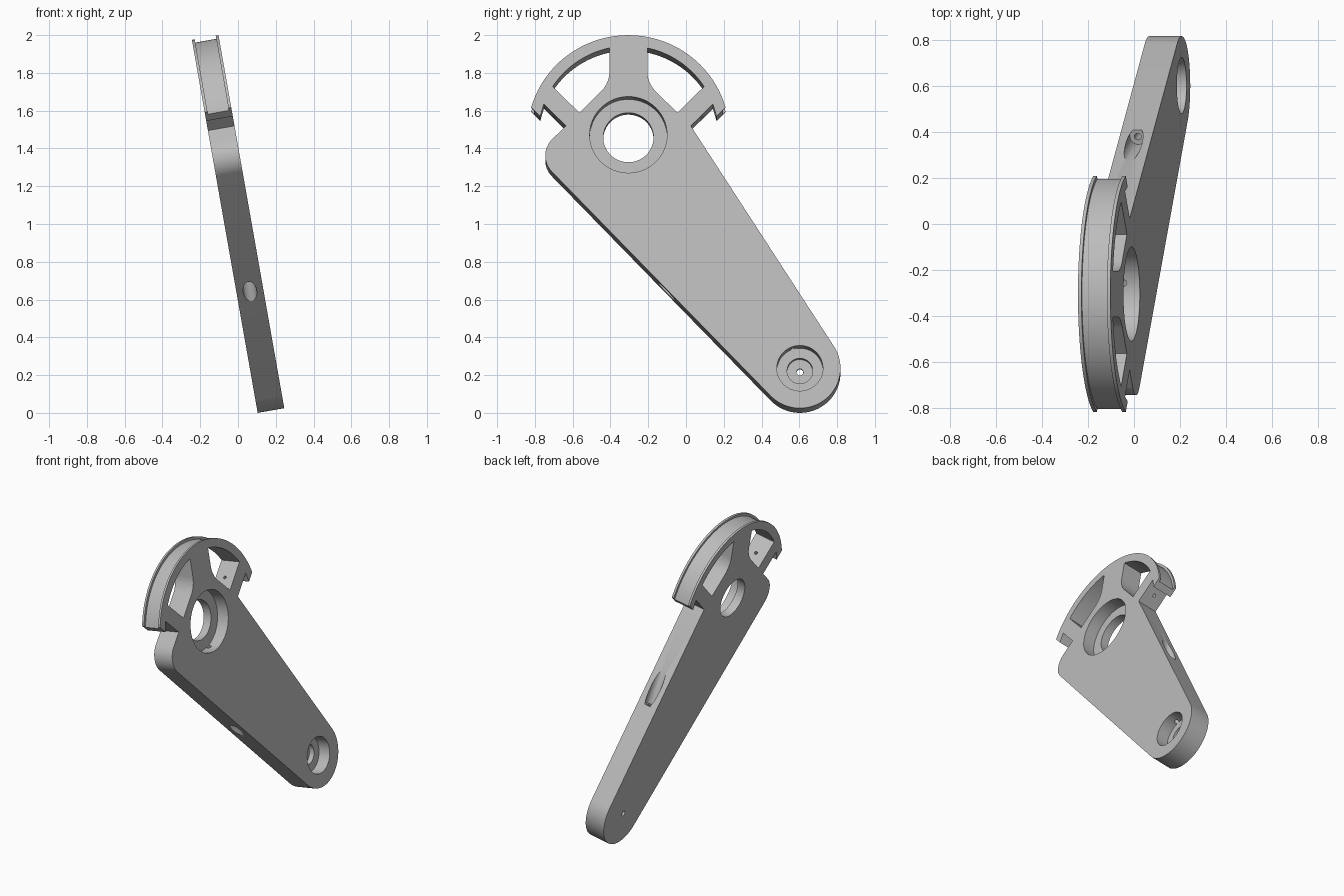
import bpy, bmesh, math
from math import sin, cos, pi, radians
from mathutils import Matrix, Vector

cube = bpy.data.objects.get("Cube")
if cube:
    bpy.data.objects.remove(cube, do_unlink=True)

# Flat working frame: X across the arm, Y along it, Z through it (front face at 0)
T = 0.143
TILT = radians(10)
HUB = Vector((-0.305, 1.47))
TIP = Vector((0.603, 0.215))
TIP_R = 0.215
RIM_OUT, RIM_IN = 0.535, 0.477
FOOT = 0.267                     # distance of the spoke feet from the hub
SPOKE_IN, SPOKE_OUT, LIP = 0.10, 0.20, 0.26

metal = bpy.data.materials.new("light_grey_metal")
metal.use_nodes = True
GREY = (0.5, 0.5, 0.5, 1)
metal.diffuse_color = GREY
metal.node_tree.nodes["Principled BSDF"].inputs["Base Color"].default_value = GREY


def diag(a, b, side=1):
    """Point a along and b beside the diagonal through the hub."""
    r = math.sqrt(0.5)
    return HUB + Vector((side * (a + b) * r, (a - b) * r))


def on_radius(radius, b, side=1):
    return diag(math.sqrt(radius ** 2 - b ** 2), b, side)


def arc(c, r, a0, a1, n):
    return [c + Vector((r * cos(a0 + (a1 - a0) * i / n), r * sin(a0 + (a1 - a0) * i / n)))
            for i in range(n + 1)]


def angle(p, c=HUB):
    return math.atan2(p.y - c.y, p.x - c.x)


def finish(bm, name):
    bmesh.ops.recalc_face_normals(bm, faces=bm.faces)
    me = bpy.data.meshes.new(name)
    bm.to_mesh(me)
    bm.free()
    ob = bpy.data.objects.new(name, me)
    bpy.context.collection.objects.link(ob)
    me.materials.append(metal)
    return ob


def prism(name, pts, z0, z1):
    bm = bmesh.new()
    face = bm.faces.new([bm.verts.new((p.x, p.y, z0)) for p in pts])
    top = bmesh.ops.extrude_face_region(bm, geom=[face])["geom"]
    bmesh.ops.translate(bm, vec=(0, 0, z1 - z0),
                        verts=[g for g in top if isinstance(g, bmesh.types.BMVert)])
    return finish(bm, name)


def rod(name, start, end, r, n=32):
    start, end = Vector(start), Vector(end)
    d = end - start
    m = Matrix.Translation((start + end) / 2) @ d.to_track_quat('Z', 'Y').to_matrix().to_4x4()
    bm = bmesh.new()
    bmesh.ops.create_cone(bm, cap_ends=True, segments=n, radius1=r, radius2=r,
                          depth=d.length, matrix=m)
    return finish(bm, name)


def bore(name, c, r, depth, n=64):
    return rod(name, (c.x, c.y, 0.05), (c.x, c.y, -depth), r, n)


def mid(p):
    return Vector((p.x, p.y, -T / 2))


# Arm outline: rounded tip, tapered sides, spokes and slotted rim
corner, corner_r = Vector((-0.62, 1.358)), 0.125
right_foot = diag(FOOT, SPOKE_OUT)
to_foot = right_foot - TIP
tangent = angle(right_foot, TIP) - math.acos(TIP_R / to_foot.length)
edge = corner - TIP
side_a = angle(corner, TIP) + math.acos((TIP_R - corner_r) / edge.length)


def rim_end(side):
    """Spoke foot, notch and lip, listed from the foot outward."""
    notch, lip = on_radius(RIM_IN, SPOKE_OUT, side), on_radius(RIM_IN, LIP, side)
    return [diag(FOOT, SPOKE_OUT, side), notch, (notch + lip) / 2, lip]


outer = [angle(on_radius(RIM_OUT, LIP, s)) for s in (1, -1)]
outline = arc(TIP, TIP_R, side_a - 2 * pi, tangent, 40) if side_a > pi else \
    arc(TIP, TIP_R, side_a, tangent + (2 * pi if tangent < side_a else 0), 40)
outline += rim_end(1)
outline += arc(HUB, RIM_OUT, outer[0], outer[1], 72)
outline += rim_end(-1)[::-1]
outline += arc(corner, corner_r, radians(135), side_a if side_a > 0 else side_a + 2 * pi, 16)
arm = prism("slotted_lever_arm", outline, -T, 0)

cutters = []
# Rim windows on both sides of the middle spoke
for s in (1, -1):
    top = Vector((0.1, math.sqrt(RIM_IN ** 2 - 0.1 ** 2)))
    end = on_radius(RIM_IN, SPOKE_IN) - HUB
    sweep = arc(Vector((0, 0)), RIM_IN, math.atan2(end.y, end.x), math.atan2(top.y, top.x), 24)
    t = 0.065
    knee = Vector((0.1, FOOT * math.sqrt(2) - 0.1))
    r = t / math.tan(radians(22.5))
    fillet = arc(Vector((0.1 + r, knee.y + t)), r, pi, pi * 1.25, 10)
    pts = sweep + fillet + [diag(FOOT, SPOKE_IN) - HUB]
    cutters.append(prism("window_cutter", [HUB + Vector((s * p.x, p.y)) for p in pts],
                         -T - 0.05, 0.05))
    # Small pin hole through each side spoke
    cutters.append(rod("pin_cutter", mid(diag(0.35, 0.05, s)), mid(diag(0.35, 0.25, s)), 0.01, 16))

# Groove round the rim between two thin flanges
a0, a1 = radians(8), radians(172)
groove = arc(HUB, 0.518, a0, a1, 72) + arc(HUB, 0.6, a1, a0, 72)
cutters.append(prism("groove_cutter", groove, -T + 0.015, -0.015))

# Stepped hub and tip bores
cutters += [bore("hub_recess_cutter", HUB, 0.205, 0.085),
            bore("hub_hole_cutter", HUB, 0.133, T + 0.05),
            bore("tip_recess_cutter", TIP, 0.122, 0.085),
            bore("tip_step_cutter", TIP, 0.068, 0.122, 48),
            bore("tip_pin_cutter", TIP, 0.018, T + 0.05, 24)]

# Slanted cable ducts from the arm edges to the hub and the tip
for mouth, goal in ((Vector((-0.10, 0.625)), HUB), (Vector((0.335, 1.05)), TIP)):
    d = (goal - mouth).normalized()
    cutters.append(rod("duct_mouth_cutter", mid(mouth - d * 0.3), mid(mouth + d * 0.15), 0.036))
    cutters.append(rod("duct_cutter", mid(mouth), mid(goal - d * 0.09), 0.015, 16))

bpy.context.view_layer.objects.active = arm
for c in cutters:
    mod = arm.modifiers.new("cut", 'BOOLEAN')
    mod.operation, mod.solver, mod.object = 'DIFFERENCE', 'EXACT', c
    bpy.ops.object.modifier_apply(modifier=mod.name)
    bpy.data.objects.remove(c, do_unlink=True)

# Stand the arm up with its sideways lean
s, c = sin(TILT), cos(TILT)
arm.data.transform(Matrix(((0, -s, c, 0.245), (1, 0, 0, 0), (0, c, s, 0.025), (0, 0, 0, 1))))
bpy.ops.object.select_all(action='DESELECT')
arm.select_set(True)
bpy.ops.object.shade_smooth_by_angle(angle=radians(30))
